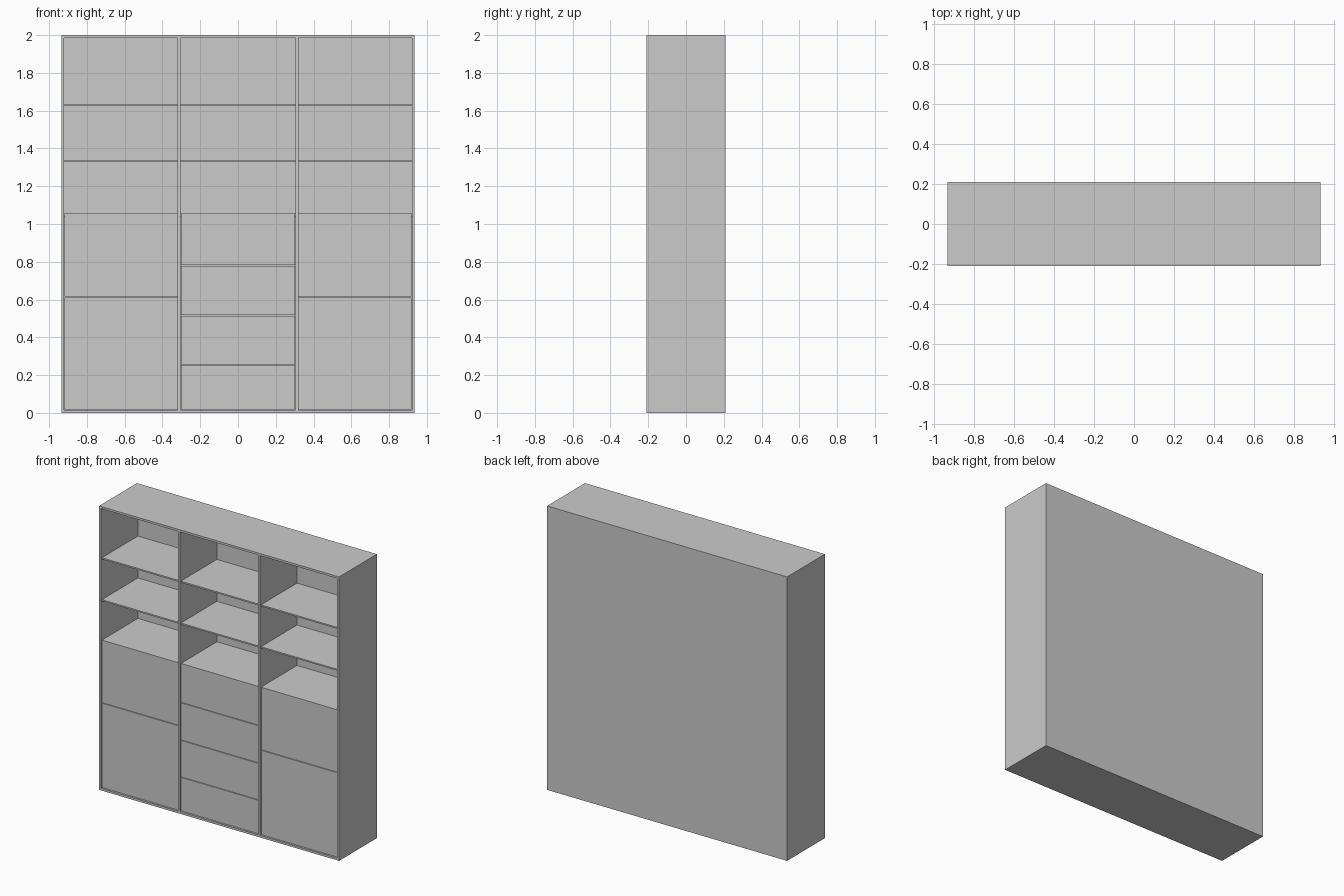
import bpy

if "Cube" in bpy.data.objects:
    bpy.data.objects.remove(bpy.data.objects["Cube"], do_unlink=True)

grey = bpy.data.materials.new("light_grey")
grey.use_nodes = True
colour = (0.6, 0.6, 0.6, 1)
grey.diffuse_color = colour
grey.node_tree.nodes["Principled BSDF"].inputs["Base Color"].default_value = colour


def box(name, x, y, z):
    """Box spanning the given (low, high) pairs."""
    spans = (x, y, z)
    bpy.ops.mesh.primitive_cube_add(size=1, location=[(a + b) / 2 for a, b in spans])
    ob = bpy.context.object
    ob.name = name
    ob.scale = [b - a for a, b in spans]
    bpy.ops.object.transform_apply(location=False, rotation=False, scale=True)
    ob.data.materials.append(grey)
    return ob


W, D, H = 0.935, 0.21, 2.0      # half width, half depth, height
T = 0.015                       # board thickness
FRONT, BACK = -D + 0.01, D - 0.01
GAP = 0.004
OPEN_Z = 1.055                  # floor of the open compartments

# Outer case
for side, s in (("right", -1), ("left", 1)):
    box(side + "_side", sorted((s * W, s * (W - T))), (-D, D), (0, H))
    box(side + "_divider", (s * 0.312 - T / 2, s * 0.312 + T / 2), (-D, BACK), (T, H - T))
inner = (-W + T, W - T)
box("top_board", inner, (-D, D), (H - T, H))
box("bottom_board", inner, (-D, D), (0, T))
box("back_panel", inner, (BACK, D), (T, H - T))

# Shelves and recessed fronts, column by column
edge = 0.312 + T / 2
columns = {
    "right": ((-W + T, -edge), "door", (T, 0.613, OPEN_Z)),
    "middle": ((-edge + T, edge - T), "drawer", (T, 0.255, 0.515, 0.78, OPEN_Z)),
    "left": ((edge, W - T), "door", (T, 0.613, OPEN_Z)),
}
for name, (x, kind, levels) in columns.items():
    for i, z in enumerate((1.335, 1.63)):
        box(f"{name}_shelf_{i + 1}", x, (FRONT, BACK), (z - T / 3, z + T / 3))
    box(name + "_counter", x, (FRONT + T, BACK), (OPEN_Z - T, OPEN_Z))
    for i, (low, high) in enumerate(zip(levels, levels[1:])):
        top = high if high == OPEN_Z else high - GAP / 2
        box(f"{name}_{kind}_{i + 1}", (x[0] + GAP / 2, x[1] - GAP / 2),
            (FRONT, FRONT + T), (low + GAP / 2, top))
